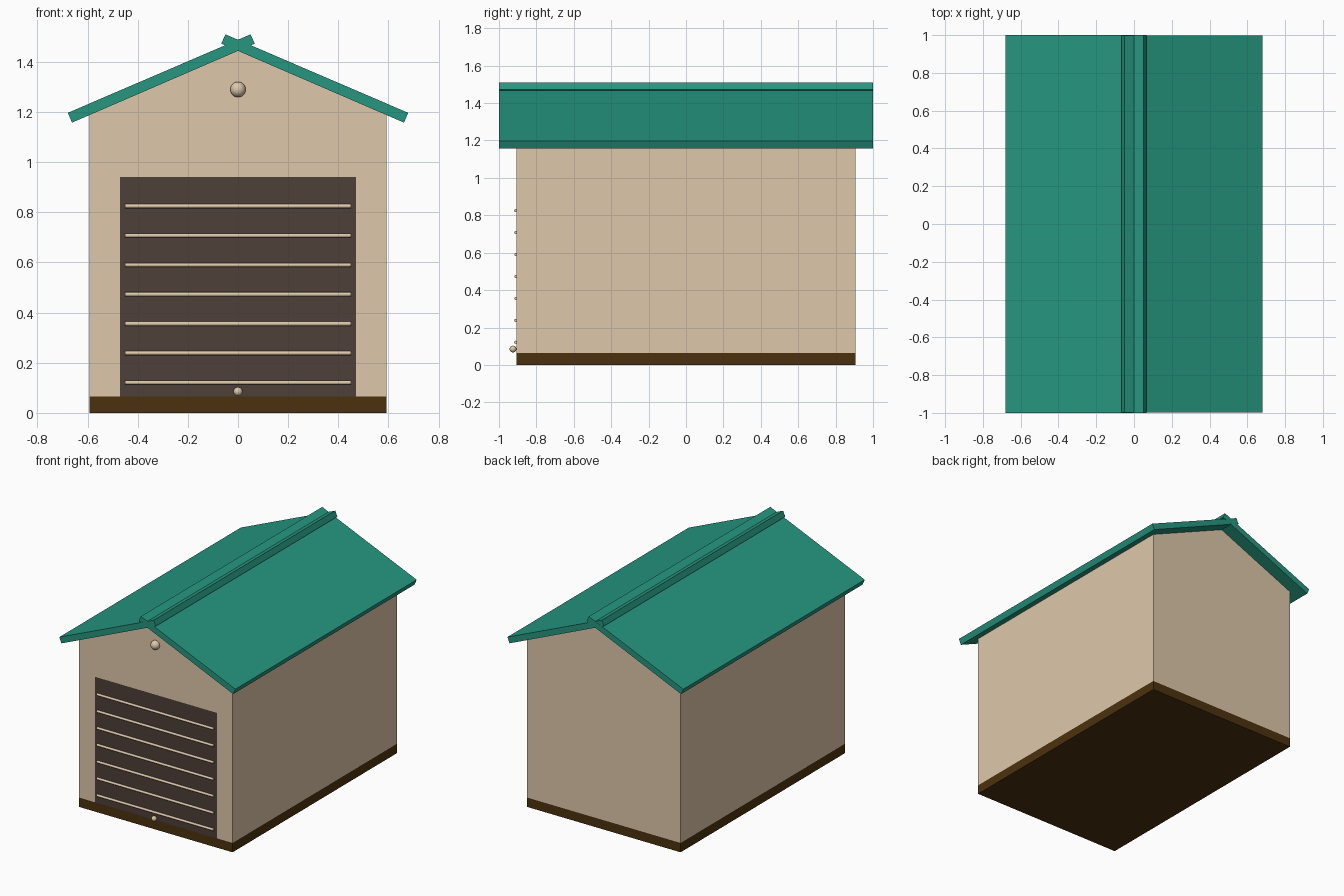
import bpy, bmesh, math
from mathutils import Matrix

if "Cube" in bpy.data.objects:
    bpy.data.objects.remove(bpy.data.objects["Cube"])


def material(name, rgb):
    m = bpy.data.materials.new(name)
    m.diffuse_color = (*rgb, 1)
    m.use_nodes = True
    m.node_tree.nodes["Principled BSDF"].inputs["Base Color"].default_value = m.diffuse_color
    return m


TEAL = material("teal roof", (0.019, 0.305, 0.213))
BEIGE = material("beige wall", (0.73, 0.578, 0.402))
DARK = material("dark door", (0.074, 0.05, 0.04))
BROWN = material("brown base", (0.072, 0.031, 0.0045))


def finish(name, bm, mat, smooth=False):
    bmesh.ops.recalc_face_normals(bm, faces=bm.faces[:])
    me = bpy.data.meshes.new(name)
    bm.to_mesh(me)
    bm.free()
    me.materials.append(mat)
    ob = bpy.data.objects.new(name, me)
    bpy.context.collection.objects.link(ob)
    if smooth:
        bpy.context.view_layer.objects.active = ob
        ob.select_set(True)
        bpy.ops.object.shade_smooth_by_angle(angle=math.radians(40))
        ob.select_set(False)
    return ob


def box(name, x, y, z, mat):
    bm = bmesh.new()
    size = [b - a for a, b in (x, y, z)]
    mid = [(a + b) / 2 for a, b in (x, y, z)]
    bmesh.ops.create_cube(bm, size=1, matrix=Matrix.Translation(mid) @ Matrix.Diagonal((*size, 1)))
    return finish(name, bm, mat)


def extrude_y(name, profile, half, mat):
    """Profile in x, z extruded from -half to +half along y."""
    bm = bmesh.new()
    face = bm.faces.new([bm.verts.new((x, -half, z)) for x, z in profile])
    new = bmesh.ops.extrude_face_region(bm, geom=[face])["geom"]
    bmesh.ops.translate(bm, vec=(0, 2 * half, 0), verts=[v for v in new if isinstance(v, bmesh.types.BMVert)])
    return finish(name, bm, mat)


def knob(name, y, z, r):
    bm = bmesh.new()
    bmesh.ops.create_uvsphere(bm, u_segments=24, v_segments=12, radius=r, matrix=Matrix.Translation((0, y, z)))
    return finish(name, bm, BEIGE, True)


W, D = 0.592, 0.905           # half width and half depth
BASE, EAVE = 0.065, 1.19      # top of base, top of walls
POST, T = 0.122, 0.075        # front post width, wall thickness

# Base
box("base", (-W, W), (-D, D), (0, BASE), BROWN)

# Corner posts and side walls
for s, side in ((-1, "left"), (1, "right")):
    def span(a, b):
        return tuple(sorted((s * a, s * b)))
    box(f"front_post_{side}", span(W - POST, W), (-D, -D + T), (BASE, EAVE), BEIGE)
    box(f"back_post_{side}", span(W - T, W), (D - T, D), (BASE, EAVE), BEIGE)
    box(f"side_wall_{side}", span(W - T, W), (-D + T, D - T), (BASE, EAVE), BEIGE)

# Back wall, header and door
box("back_wall", (-W + T, W - T), (D - T, D), (BASE, EAVE), BEIGE)
box("door_header", (-W + POST, W - POST), (-D, -D + T), (0.94, EAVE), BEIGE)
box("door", (-W + POST, W - POST), (-D, -D + T), (BASE, 0.94), DARK)

# Gable block under the roof
extrude_y("gable", [(-W, EAVE), (W, EAVE), (0, 1.45)], D, BEIGE)

# Door slats
for i in range(7):
    bm = bmesh.new()
    place = Matrix.Translation((0, -D - 0.005, 0.121 + i * 0.1173)) @ Matrix.Rotation(math.pi / 2, 4, "Y")
    bmesh.ops.create_cone(bm, cap_ends=True, segments=12, radius1=0.0085, radius2=0.0085, depth=0.9, matrix=place)
    finish(f"door_slat_{i + 1}", bm, BEIGE, True)

# Door knob and gable ornament
knob("door_knob", -D - 0.02, 0.085, 0.018)
knob("gable_ornament", -D - 0.005, 1.29, 0.031)

# Two roof slabs that cross at the ridge
slab = [(-0.662, 1.158), (0.067, 1.473), (0.05, 1.51), (-0.679, 1.197)]
extrude_y("roof_left", slab, 1.0, TEAL)
extrude_y("roof_right", [(-x, z) for x, z in slab], 0.999, TEAL)
